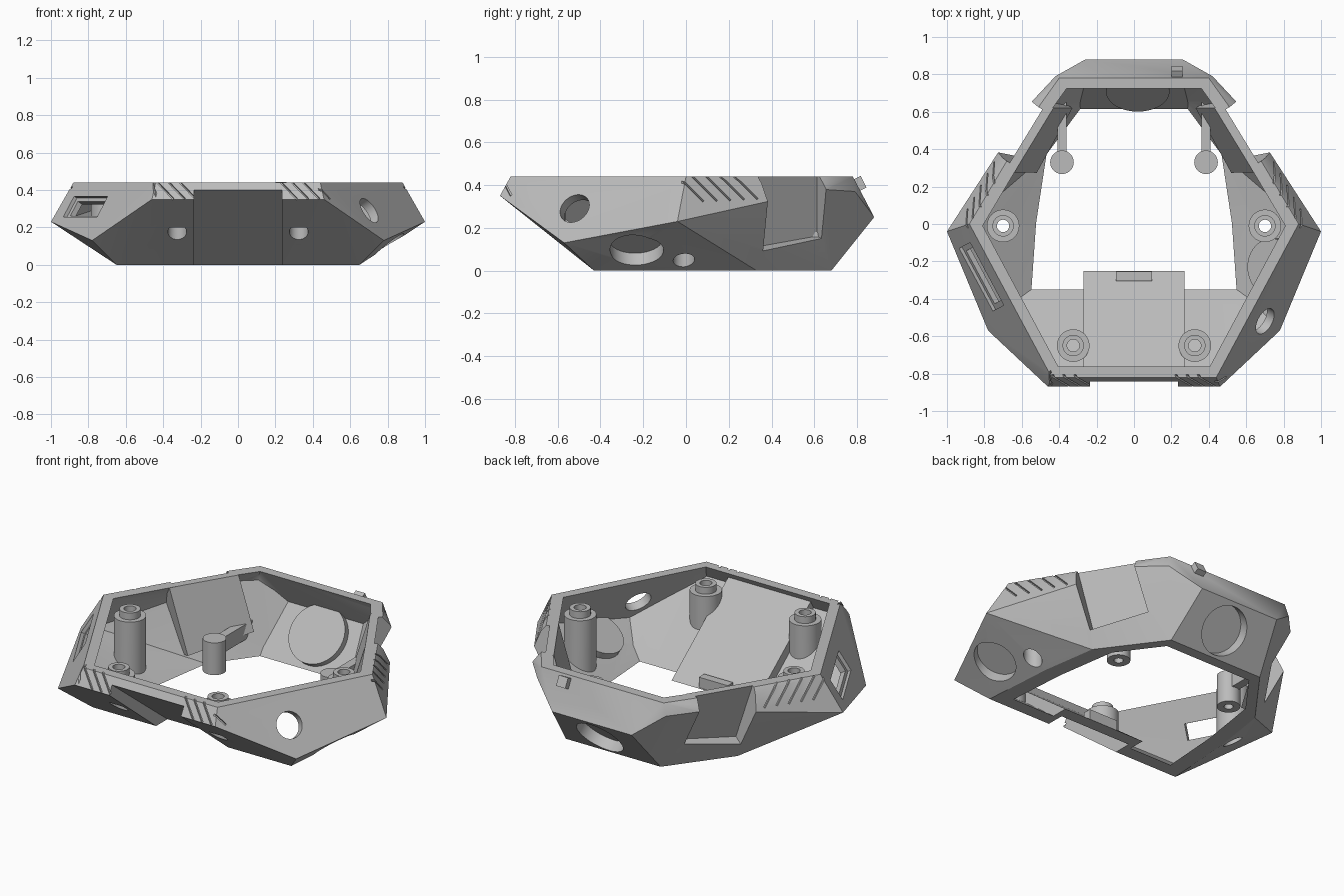
import bpy, bmesh, math
from mathutils import Vector, Matrix
from mathutils.bvhtree import BVHTree

if "Cube" in bpy.data.objects:
    bpy.data.objects.remove(bpy.data.objects["Cube"])

grey = bpy.data.materials.new("plain grey")
grey.use_nodes = True
grey.diffuse_color = (0.5, 0.5, 0.5, 1)
grey.node_tree.nodes["Principled BSDF"].inputs["Base Color"].default_value = (0.5, 0.5, 0.5, 1)


def add(name, bm):
    bmesh.ops.recalc_face_normals(bm, faces=bm.faces[:])
    mesh = bpy.data.meshes.new(name)
    bm.to_mesh(mesh)
    bm.free()
    mesh.materials.append(grey)
    ob = bpy.data.objects.new(name, mesh)
    bpy.context.collection.objects.link(ob)
    return ob


def boolean(ob, tool, op="DIFFERENCE", keep=False):
    mod = ob.modifiers.new("cut", "BOOLEAN")
    mod.operation, mod.solver, mod.object = op, "EXACT", tool
    bpy.context.view_layer.update()
    dg = bpy.context.evaluated_depsgraph_get()
    mesh = bpy.data.meshes.new_from_object(ob.evaluated_get(dg))
    ob.modifiers.clear()
    ob.data = mesh
    if not keep:
        bpy.data.objects.remove(tool)


def box(name, p, n, v, half, back, out, low, high):
    """Box in the frame of a face: n outward, v up along it."""
    n, v = Vector(n).normalized(), Vector(v)
    v = (v - n * v.dot(n)).normalized()
    w = v.cross(n)
    size = Vector((2 * half, high - low, out + back))
    mid = Vector(p) + v * (high + low) / 2 + n * (out - back) / 2
    rot = Matrix((w, v, n)).transposed().to_4x4()
    bm = bmesh.new()
    bmesh.ops.create_cube(bm, size=1, matrix=Matrix.Translation(mid) @ rot @ Matrix.Diagonal((*size, 1)))
    return add(name, bm)


def cyl(name, p, n, r, a, b, sides=40):
    n = Vector(n).normalized()
    bm = bmesh.new()
    m = Matrix.Translation(Vector(p) + n * (a + b) / 2) @ n.to_track_quat("Z", "Y").to_matrix().to_4x4()
    bmesh.ops.create_cone(bm, cap_ends=True, segments=sides, radius1=r, radius2=r, depth=b - a, matrix=m)
    return add(name, bm)


UP = Vector((0, 0, 1))

# Faceted outer body: floor outline, belt ridge and rim
corners = [
    (.65, -.43, 0), (.62, 0, 0), (.57, .33, 0), (.31, .68, 0),
    (.46, -.87, .35), (.78, -.57, .13), (1, -.04, .23), (.75, .33, .33),
    (.56, .64, .38), (.42, .79, .37), (.26, .88, .25),
    (.44, -.82, .44), (.88, 0, .44), (.68, .33, .44), (.5, .64, .44), (.4, .78, .44),
]
bm = bmesh.new()
for x, y, z in corners:
    for s in (1, -1):
        bm.verts.new((s * x, y, z))
hull = bmesh.ops.convex_hull(bm, input=bm.verts[:])
loose = [v for v in bm.verts if not v.link_faces]
bmesh.ops.delete(bm, geom=loose, context="VERTS")
bmesh.ops.recalc_face_normals(bm, faces=bm.faces[:])
bm.normal_update()
planes = [(f.calc_center_median(), f.normal.copy()) for f in bm.faces]
tree = BVHTree.FromBMesh(bm)
bmesh.ops.dissolve_limit(bm, angle_limit=math.radians(1), verts=bm.verts[:], edges=bm.edges[:])
shell = add("case_shell", bm)
envelope = bpy.data.objects.new("envelope", shell.data.copy())
bpy.context.collection.objects.link(envelope)

# Cavity: the same facets moved inward, open above and below
bm = bmesh.new()
bmesh.ops.create_cube(bm, size=1, matrix=Matrix.Translation((0, 0, .22)) @ Matrix.Diagonal((3, 3, .6, 1)))
for c, n in planes:
    if abs(n.z) < .95:
        bmesh.ops.bisect_plane(bm, geom=bm.verts[:] + bm.edges[:] + bm.faces[:],
                               plane_co=c - n * .05, plane_no=n, clear_outer=True)
        bmesh.ops.holes_fill(bm, edges=[e for e in bm.edges if e.is_boundary], sides=0)
cavity = add("cavity", bm)

# Three leg channels with liners left standing in the cavity
front = dict(p=(0, -.842, .4), n=(0, -.61, -.79), v=UP)
channels = [(front, .235, -.9, .2, -.9)]
for s in (1, -1):
    rear = dict(p=(s * .577, .47, .44), n=(s * .82, .5, -.27), v=(s * .31, 0, .95))
    channels.append((rear, .165, -.32, .2, -.37))
for frame, half, low, high, base in channels:
    boolean(cavity, box("liner", half=half + .035, back=.045, out=.4, low=base, high=high, **frame))

# Round pockets with raised seats inside
pockets = []
for p, r in (((.78, -.23, .1), .125), ((.02, .78, .12), .14)):
    loc, n = tree.find_nearest(Vector(p))[:2]
    pockets.append((loc, n, r))
    boolean(cavity, cyl("seat", loc, n, r + .03, -.09, .1))

boolean(shell, cavity)
for frame, half, low, high, base in channels:
    boolean(shell, box("channel", half=half, back=0, out=.4, low=low, high=high, **frame))
for loc, n, r in pockets:
    boolean(shell, cyl("pocket", loc, n, r, -.065, .1))

# Cable hole on one front panel, connector slot on the other
loc, n = tree.find_nearest(Vector((.7, -.52, .29)))[:2]
boolean(shell, cyl("cable_hole", loc, n, .075, -.2, .1))
loc, n = tree.find_nearest(Vector((-.83, -.29, .32)))[:2]
boolean(shell, box("slot", loc, n, UP, .16, .2, .1, -.045, .045))
boolean(shell, box("slot_recess", loc, n, UP, .19, .02, .1, -.065, .065))

# Diagonal grip grooves on the upper strips
grooves = [((s * (.27 + .06 * i), -.845, .4), .7) for s in (1, -1) for i in range(4)]
grooves += [((s * (.91 - .042 * i), .04 + .06 * i, .38), s * .7) for s in (1, -1) for i in range(5)]
for p, tilt in grooves:
    loc, n = tree.find_nearest(Vector(p))[:2]
    v = Matrix.Rotation(tilt, 3, n) @ (UP - n * n.z)
    boolean(shell, box("groove", loc, n, v, .005, .014, .05, -.07, .09))

# Screw posts with collars and counterbored holes
parts = [shell]
for side, s in (("left", 1), ("right", -1)):
    for where, x, y in (("front", .325, -.65), ("side", .7, -.01)):
        p = (s * x, y, 0)
        post = cyl(f"{where}_screw_post_{side}", p, UP, .087, -.1, .37)
        boolean(post, cyl("collar", p, UP, .057, .2, .41), "UNION")
        boolean(post, envelope, "INTERSECT", keep=True)
        for ob in (post, shell):
            boolean(ob, cyl("counterbore", p, UP, .05, -.2, .2))
            if ob is post:
                boolean(ob, cyl("bore", p, UP, .033, -.2, .6))
        parts.append(post)

    # Short rear posts tied to the wall by a web
    p = (s * .385, .33, 0)
    post = cyl(f"rear_post_{side}", p, UP, .063, -.1, .19)
    boolean(post, box("web", (s * .385, .33, .14), (0, 1, 0), UP, .025, 0, .32, -.05, .04), "UNION")
    boolean(post, envelope, "INTERSECT", keep=True)
    boolean(post, cyl("pilot", p, UP, .025, -.1, .12))
    parts.append(post)

# Clip on the front tongue and catch on the back wall
parts.append(box("tongue_clip", (0, -.28, .035), (0, 1, 0), UP, .095, .025, .025, -.035, .03))
parts.append(box("back_catch", (.23, .81, .4), (0, 1, .5), UP, .03, .02, .025, -.025, .035))

bpy.data.objects.remove(envelope)
bpy.ops.object.select_all(action="DESELECT")
for ob in parts:
    ob.select_set(True)
bpy.context.view_layer.objects.active = shell
bpy.ops.object.shade_smooth_by_angle(angle=math.radians(25))
